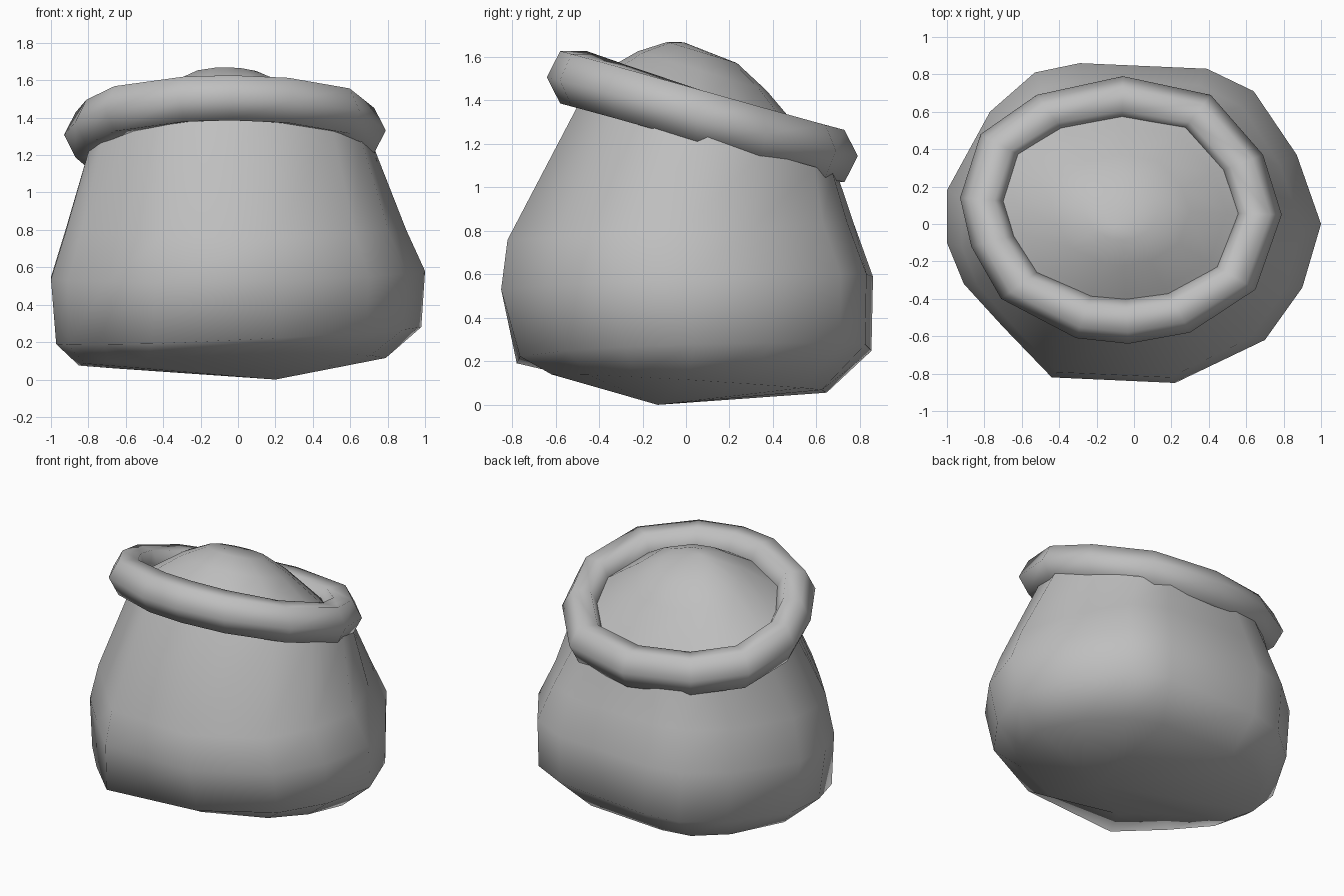
import bpy
import bmesh
from math import cos, sin, pi
from mathutils import Vector

cube = bpy.data.objects.get("Cube")
if cube:
    bpy.data.objects.remove(cube, do_unlink=True)

cloth = bpy.data.materials.new("grey_cloth")
cloth.use_nodes = True
GREY = (0.52, 0.52, 0.52, 1)
cloth.diffuse_color = GREY
cloth.node_tree.nodes["Principled BSDF"].inputs["Base Color"].default_value = GREY

# Uneven plan outlines, counter-clockwise
BELLY = [(1, 0), (.87, .37), (.64, .71), (.39, .83), (-.29, .86), (-.53, .81),
         (-.77, .6), (-1, .18), (-1, -.1), (-.91, -.32), (-.7, -.55),
         (-.44, -.82), (.22, -.85), (.7, -.62), (.9, -.34)]
RIM = [(.79, .05), (.69, .37), (.41, .69), (-.06, .79), (-.52, .69), (-.82, .48),
       (-.93, .14), (-.87, -.12), (-.71, -.4), (-.31, -.61), (-.03, -.64),
       (.3, -.58), (.65, -.35)]
MOUTH = Vector((-.07, .075, 1.315))
SLOPE = -.306
TUBE = .123


def mouth_z(y):
    return MOUTH.z + SLOPE * (y - MOUTH.y)


def loft(name, rings, closed=False, start=None, end=None):
    """Skin a list of equal rings, with optional fan points at the ends."""
    bm = bmesh.new()
    loops = [[bm.verts.new(p) for p in ring] for ring in rings]
    n = len(loops[0])
    pairs = list(zip(loops, loops[1:]))
    if closed:
        pairs.append((loops[-1], loops[0]))
    for a, b in pairs:
        for i in range(n):
            j = (i + 1) % n
            bm.faces.new((a[i], a[j], b[j], b[i]))
    for point, loop in ((start, loops[0]), (end, loops[-1])):
        if point:
            tip = bm.verts.new(point)
            for i in range(n):
                bm.faces.new((tip, loop[i], loop[(i + 1) % n]))
    bmesh.ops.recalc_face_normals(bm, faces=bm.faces)
    mesh = bpy.data.meshes.new(name)
    bm.to_mesh(mesh)
    bm.free()
    mesh.materials.append(cloth)
    mesh.shade_smooth()
    obj = bpy.data.objects.new(name, mesh)
    bpy.context.collection.objects.link(obj)
    return obj


# Sagging sack: each ring is centre x, centre y, scale x, scale y, height,
# slope x, slope y, and the push on its front right corner
LEVELS = [(-.03, .01, .82, .74, .1, .02, -.06, -.3),
          (.01, .04, .97, .945, .235, .045, .03, .12),
          (0, 0, 1, 1, .56, .02, .04, 0),
          (-.01, -.03, .91, .93, .8, 0, .05, 0),
          (-.03, .1, .76, .69, 1.26, 0, -.28, 0)]
sack = []
for cx, cy, sx, sy, z, slope_x, slope_y, push in LEVELS:
    ring = []
    for u, v in BELLY:
        shove = push * u * v if u < 0 and v < 0 else 0
        x = cx + u * sx - shove
        y = cy + v * sy - shove
        ring.append((x, y, z + slope_x * x + slope_y * y))
    sack.append(ring)
loft("sack_body", sack, start=(.2, -.13, 0))

# Rolled rim: six-sided roll swept round the tilted mouth
roll = []
path = []
for x, y in RIM:
    out = Vector((x - MOUTH.x, y - MOUTH.y, 0)).normalized()
    mid = Vector((x, y, 0)) - out * TUBE
    mid.z = mouth_z(mid.y) + .01
    path.append(mid)
    roll.append([mid + out * TUBE * cos(k * pi / 3) + Vector((0, 0, 1.13 * TUBE * sin(k * pi / 3)))
                 for k in range(6)])
loft("rolled_rim", roll, closed=True)

# Heaped contents: each ring is scale and height above the mouth
heap = []
for scale, height in ((.98, -.03), (.77, .08), (.5, .22), (.27, .305)):
    ring = []
    for p in path:
        x = MOUTH.x + (p.x - MOUTH.x) * scale
        y = MOUTH.y + (p.y - MOUTH.y) * scale
        ring.append((x, y, mouth_z(y) + height))
    heap.append(ring)
loft("heaped_contents", heap, end=(-.1, -.01, 1.667))
